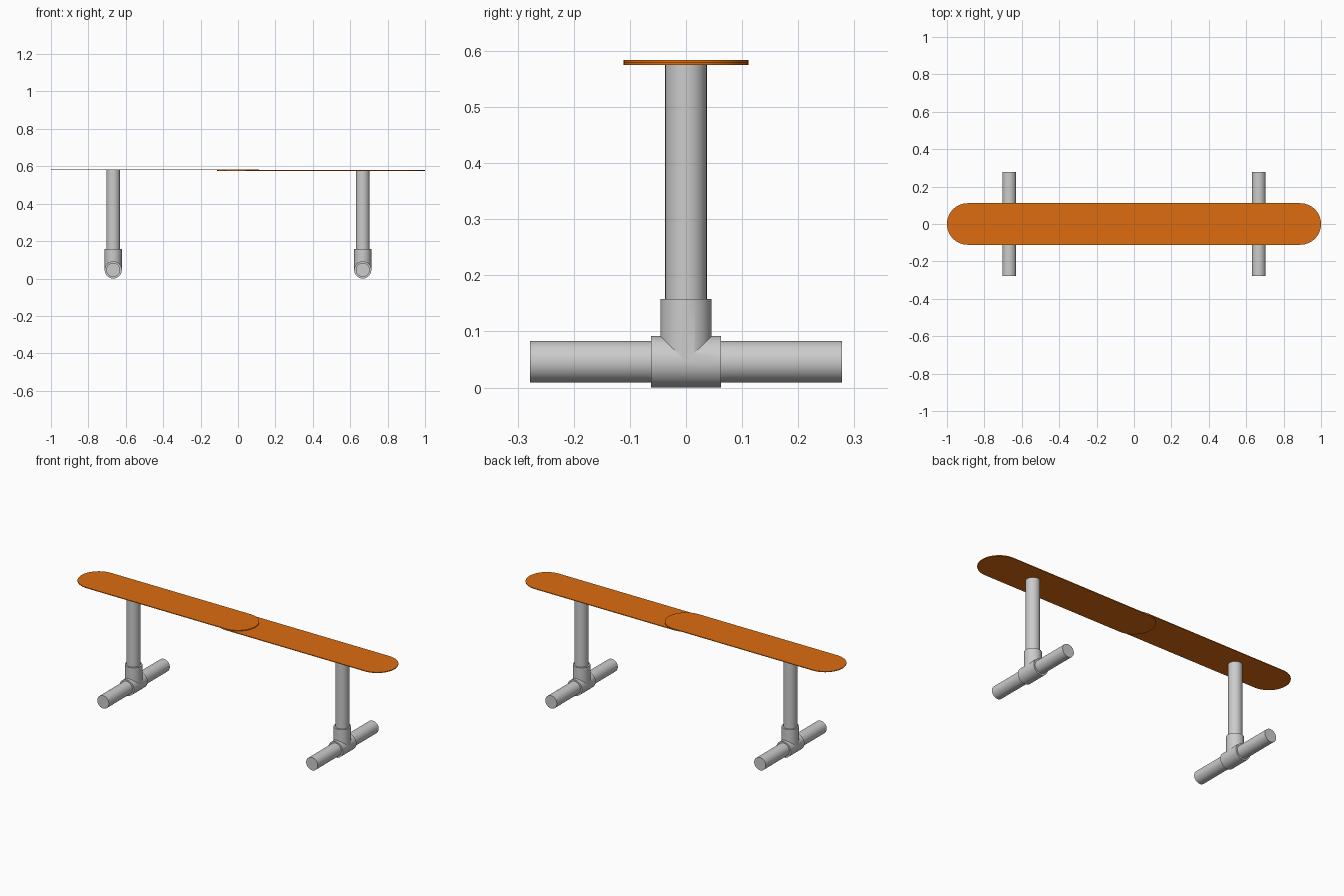
import bpy, bmesh, math

if "Cube" in bpy.data.objects:
    bpy.data.objects.remove(bpy.data.objects["Cube"])

LEG_X = 0.667      # distance of each stand from the centre
AXIS_Z = 0.047     # height of the foot pipe axis
PIPE_R, TEE_R = 0.037, 0.046
SLAT_R, SLAT_T = 0.111, 0.0042

orange = bpy.data.materials.new("orange")
orange.diffuse_color = (0.72, 0.15, 0.005, 1)
orange.use_nodes = True
orange.node_tree.nodes["Principled BSDF"].inputs["Base Color"].default_value = orange.diffuse_color


def smooth(ob):
    bpy.ops.object.select_all(action='DESELECT')
    ob.select_set(True)
    bpy.context.view_layer.objects.active = ob
    bpy.ops.object.shade_smooth_by_angle(angle=math.radians(30))


def pipe(name, radius, start, end, along_y=False, x=0.0):
    """Capped cylinder along z (or along y at the foot axis height)."""
    mid = (start + end) / 2
    loc = (x, mid, AXIS_Z) if along_y else (x, 0, mid)
    rot = (math.pi / 2, 0, 0) if along_y else (0, 0, 0)
    bpy.ops.mesh.primitive_cylinder_add(vertices=48, radius=radius, depth=end - start,
                                        location=loc, rotation=rot)
    ob = bpy.context.object
    ob.name = name
    smooth(ob)
    return ob


def slat(name, x0, x1, z0):
    """Flat board with fully rounded ends."""
    n = 32
    bm = bmesh.new()
    verts = []
    for cx, a0 in ((x1 - SLAT_R, -math.pi / 2), (x0 + SLAT_R, math.pi / 2)):
        for i in range(n + 1):
            a = a0 + math.pi * i / n
            verts.append(bm.verts.new((cx + SLAT_R * math.cos(a), SLAT_R * math.sin(a), z0)))
    face = bm.faces.new(verts)
    top = bmesh.ops.extrude_face_region(bm, geom=[face])
    bmesh.ops.translate(bm, vec=(0, 0, SLAT_T),
                        verts=[v for v in top["geom"] if isinstance(v, bmesh.types.BMVert)])
    bmesh.ops.recalc_face_normals(bm, faces=bm.faces)
    me = bpy.data.meshes.new(name)
    bm.to_mesh(me)
    bm.free()
    me.materials.append(orange)
    ob = bpy.data.objects.new(name, me)
    bpy.context.collection.objects.link(ob)
    smooth(ob)


# Two overlapping seat boards, the left one on top
slat("seat_board_right", -SLAT_R, 1.0, 0.576)
slat("seat_board_left", -1.0, SLAT_R, 0.5805)

# Pipe stands: foot pipe, tee fitting and upright leg
for side, x, top in (("left", -LEG_X, 0.5805), ("right", LEG_X, 0.576)):
    pipe(f"foot_pipe_{side}", PIPE_R, -0.278, 0.278, True, x)
    pipe(f"leg_{side}", PIPE_R, 0.1, top, x=x)
    tee = pipe(f"tee_fitting_{side}", TEE_R, -0.062, 0.062, True, x)
    branch = pipe(f"tee_branch_helper_{side}", TEE_R - 0.0002, AXIS_Z, 0.159, x=x)
    mod = tee.modifiers.new("branch", 'BOOLEAN')
    mod.operation = 'UNION'
    mod.solver = 'EXACT'
    mod.object = branch
    bpy.context.view_layer.objects.active = tee
    bpy.ops.object.modifier_apply(modifier=mod.name)
    bpy.data.objects.remove(branch)
    smooth(tee)

# Stand the whole model on the ground
for ob in bpy.data.objects:
    ob.location.z -= AXIS_Z - TEE_R
